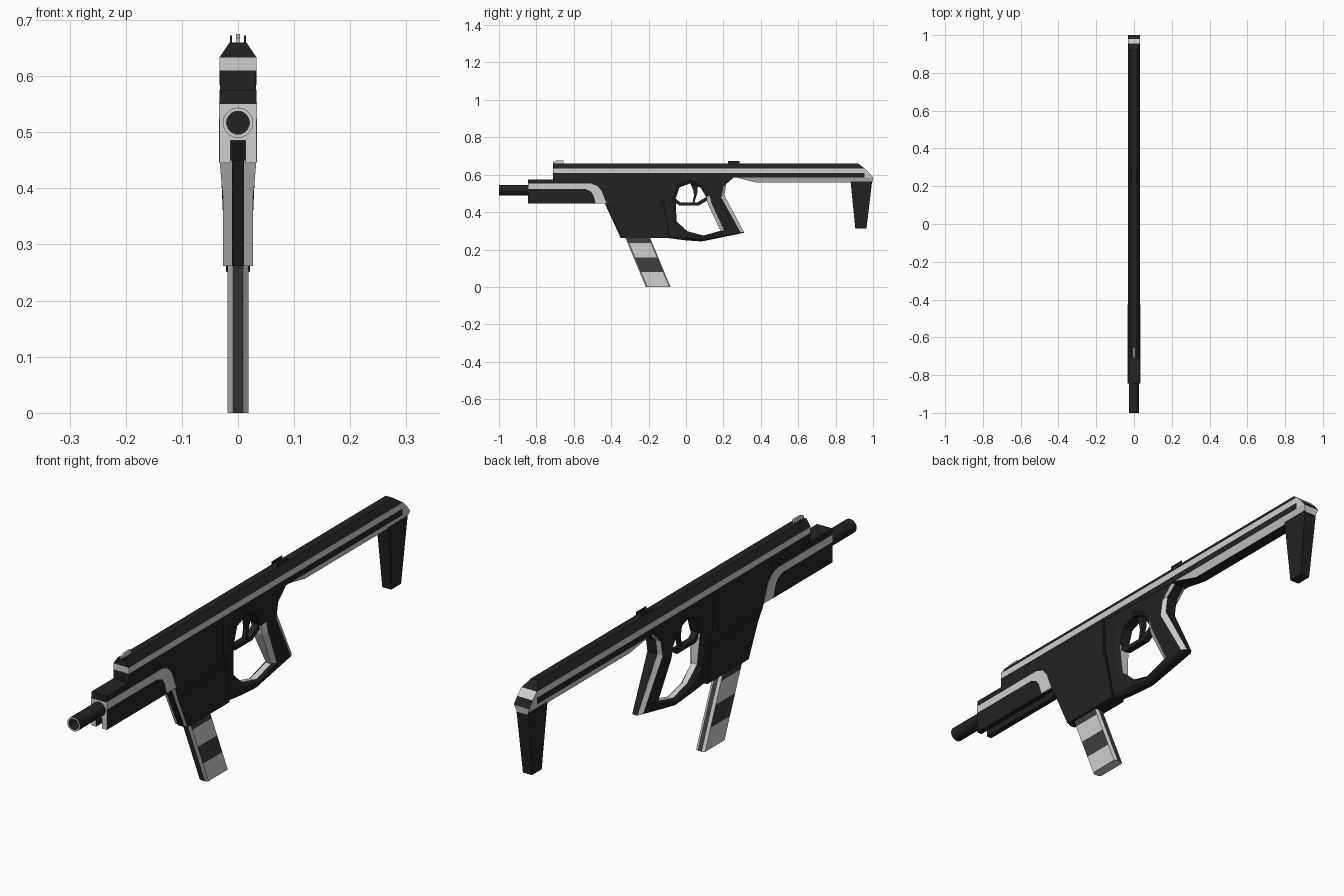
import bpy, bmesh, math
from mathutils import Vector

if "Cube" in bpy.data.objects:
    bpy.data.objects.remove(bpy.data.objects["Cube"])


def material(name, v):
    m = bpy.data.materials.new(name)
    m.use_nodes = True
    m.diffuse_color = (v, v, v, 1)
    m.node_tree.nodes["Principled BSDF"].inputs["Base Color"].default_value = (v, v, v, 1)
    return m


DARK, LIGHT, GREY = 0, 1, 2
MATS = [material("matte black", 0.016), material("light grey", 0.62), material("charcoal", 0.05)]


def finish(name, bm, rule=None):
    """Turn a bmesh into an object; rule(face) gives the material index."""
    bmesh.ops.recalc_face_normals(bm, faces=bm.faces)
    if rule:
        for f in bm.faces:
            f.material_index = rule(f)
    me = bpy.data.meshes.new(name)
    bm.to_mesh(me)
    bm.free()
    for m in MATS:
        me.materials.append(m)
    ob = bpy.data.objects.new(name, me)
    bpy.context.collection.objects.link(ob)
    return ob


def prism(points, offset):
    """Extrude a closed outline of 3D points along offset."""
    bm = bmesh.new()
    f = bm.faces.new([bm.verts.new(p) for p in points])
    ext = bmesh.ops.extrude_face_region(bm, geom=[f])
    bmesh.ops.translate(bm, vec=offset, verts=[v for v in ext["geom"] if isinstance(v, bmesh.types.BMVert)])
    return bm


def slab(name, yz, x0, x1, mat=DARK):
    bm = prism([(x0, y, z) for y, z in yz], (x1 - x0, 0, 0))
    return finish(name, bm, lambda f: mat)


def cut(bm, co, no):
    bmesh.ops.bisect_plane(bm, geom=bm.verts[:] + bm.edges[:] + bm.faces[:], plane_co=co, plane_no=no)


def rect(y0, y1, z0, z1):
    return [(y0, z0), (y1, z0), (y1, z1), (y0, z1)]


def half_width(z):
    """Half thickness of the frame, thinner towards the bottom."""
    if z >= 0.445:
        return 0.0325
    if z >= 0.385:
        return 0.027 + 0.0055 * (z - 0.385) / 0.06
    return 0.027


# Receiver: stacked levels of (z, half width, front y, rear y)
levels = [(0.66, 0.015, -0.711, 0.92), (0.633, 0.033, -0.711, 0.957), (0.61, 0.033, -0.711, 0.98),
          (0.585, 0.033, 0.27, 1.0), (0.558, 0.022, 0.376, 0.996)]
bm = bmesh.new()
rings = [[bm.verts.new(p) for p in ((-w, a, z), (w, a, z), (w, b, z), (-w, b, z))] for z, w, a, b in levels]
for r, s in zip(rings, rings[1:]):
    for i in range(4):
        j = (i + 1) % 4
        bm.faces.new((r[i], r[j], s[j], s[i]))
bm.faces.new(rings[0])
bm.faces.new(rings[-1])
cut(bm, (0, 0.955, 0), (0, 1, 0))


def receiver_colour(f):
    c, n = f.calc_center_median(), f.normal
    if abs(n.z) > 0.95 or c.z > 0.634:
        return DARK
    if c.z > 0.609 or (c.z < 0.584 and n.y > -0.5):
        return LIGHT
    return LIGHT if c.y > 0.955 and abs(n.x) > 0.5 else DARK


finish("receiver", bm, receiver_colour)

# Lower body, tapering downwards, with a light leading edge
body = [(-0.711, 0.61), (-0.711, 0.56), (-0.49, 0.56), (-0.43, 0.45), (-0.343, 0.262), (-0.09, 0.262),
        (-0.135, 0.468), (-0.135, 0.61)]
bm = prism([(-1, y, z) for y, z in body], (2, 0, 0))
for h in (0.445, 0.385):
    cut(bm, (0, 0, h), (0, 0, 1))
for v in bm.verts:
    v.co.x = math.copysign(half_width(v.co.z), v.co.x)
finish("lower_body", bm, lambda f: LIGHT if f.normal.y < -0.5 and f.calc_center_median().z < 0.45 else DARK)
slab("body_front_rail", [(-0.436, 0.45), (-0.349, 0.262), (-0.33, 0.262), (-0.41, 0.45)], -0.011, 0.011)

# Grip and guard frame: a closed ring with chamfered outer and inner edges
outer = [(0.02, 0.61), (0.28, 0.605), (0.215, 0.55), (0.205, 0.49), (0.312, 0.29),
         (0.083, 0.243), (-0.01, 0.25), (-0.1, 0.262), (-0.14, 0.468), (-0.14, 0.61)]
inner = [(0.02, 0.553), (0.077, 0.532), (0.11, 0.478), (0.118, 0.44), (0.185, 0.30),
         (0.094, 0.275), (0.008, 0.297), (-0.05, 0.35), (-0.056, 0.468), (-0.035, 0.532)]
bm = bmesh.new()
loops = []
for i, (o, n) in enumerate(zip(outer, inner)):
    o, n = Vector(o), Vector(n)
    d = (n - o).normalized() * min(0.02, (n - o).length * 0.3)
    w = half_width(o.y) if o.y > 0.4 else 0.024
    if 4 <= i <= 6:
        w = 0.022
    w -= 0.0005
    section = [(o, w - 0.011), (o + d, w), (n - d, w), (n, w - 0.011)]
    pts = [(x, p.x, p.y) for p, x in section] + [(-x, p.x, p.y) for p, x in reversed(section)]
    loops.append([bm.verts.new(p) for p in pts])
count = len(loops)
for i in range(count):
    a, b = loops[i], loops[(i + 1) % count]
    for k in range(8):
        m = (k + 1) % 8
        f = bm.faces.new((a[k], a[m], b[m], b[k]))
        rear_chamfer = k in (0, 6) and 1 <= i <= 3
        grip_chamfer = k in (2, 4) and 2 <= i <= 3
        inside = k == 3 and 2 <= i <= 7
        f.material_index = LIGHT if rear_chamfer or grip_chamfer or inside else DARK
finish("grip_frame", bm)

# Trigger and its guard bar
slab("trigger_guard", [(-0.06, 0.475), (-0.03, 0.452), (0.06, 0.452), (0.115, 0.485), (0.118, 0.465),
                       (0.07, 0.436), (-0.035, 0.436), (-0.06, 0.45)], -0.012, 0.012)
slab("trigger", [(0.02, 0.56), (0.065, 0.56), (0.06, 0.50), (0.045, 0.452), (0.035, 0.452), (0.043, 0.49),
                 (0.038, 0.52)], -0.008, 0.008)

# Barrel shroud with a slot along its underside
section = [(-0.033, 0.445), (-0.033, 0.575), (0.033, 0.575), (0.033, 0.445),
           (0.013, 0.445), (0.013, 0.485), (-0.013, 0.485), (-0.013, 0.445)]
bm = prism([(x, -0.845, z) for x, z in section], (0, 0.37, 0))
cut(bm, (0, 0, 0.55), (0, 0, 1))
finish("barrel_shroud", bm,
       lambda f: LIGHT if f.normal.y < -0.9 and f.calc_center_median().z < 0.55 else DARK)

# Rear corner of the shroud, and the stripe that curves down along it
stripe = [(-0.845, 0.553), (-0.51, 0.553), (-0.475, 0.54), (-0.452, 0.515), (-0.425, 0.447),
          (-0.482, 0.447), (-0.495, 0.49), (-0.51, 0.512), (-0.54, 0.524), (-0.845, 0.524)]
for side, s in (("left", 1), ("right", -1)):
    slab("shroud_corner_" + side, [(-0.49, 0.57), (-0.425, 0.57), (-0.425, 0.447), (-0.49, 0.447)],
         s * 0.013, s * 0.032)
    slab("shroud_stripe_" + side, stripe, s * 0.030, s * 0.0342, LIGHT)

# Barrel with a light muzzle rim and a hollow bore
bm = bmesh.new()
profile = [(0.027, -0.8), (0.027, -1.0), (0.0205, -1.0), (0.0205, -0.96)]
N = 20
rings = [[bm.verts.new((r * math.cos(2 * math.pi * i / N), y, 0.517 + r * math.sin(2 * math.pi * i / N)))
          for i in range(N)] for r, y in profile]
for r, s in zip(rings, rings[1:]):
    for i in range(N):
        j = (i + 1) % N
        bm.faces.new((r[i], r[j], s[j], s[i]))
bm.faces.new(rings[0])
bm.faces.new(rings[-1])
for f in bm.faces:
    f.smooth = len(f.verts) == 4
barrel = finish("barrel", bm, lambda f: LIGHT if f.calc_center_median().y < -0.99 else DARK)
bpy.context.view_layer.objects.active = barrel
barrel.select_set(True)
bpy.ops.object.shade_smooth_by_angle(angle=math.radians(35))
barrel.select_set(False)

# Slanted magazine: chamfered section, dark centre strips and side bands
section = [(-0.009, 0), (0.009, 0), (0.019, 0.008), (0.019, 0.126), (0.009, 0.132),
           (-0.009, 0.132), (-0.019, 0.126), (-0.019, 0.008)]
bands = [(0, LIGHT), (0.08, GREY), (0.157, LIGHT), (0.235, GREY), (0.285, GREY)]
bm = bmesh.new()
rings = [[bm.verts.new((x, y - 0.215 - 0.415 * z, z)) for x, y in section] for z, _ in bands]
for b, (r, s) in enumerate(zip(rings, rings[1:])):
    for i in range(8):
        j = (i + 1) % 8
        f = bm.faces.new((r[i], r[j], s[j], s[i]))
        f.material_index = GREY if i in (0, 4) else bands[b][1] if i in (2, 6) else LIGHT
bm.faces.new(rings[0]).material_index = LIGHT
bm.faces.new(rings[-1])
finish("magazine", bm)

# Shoulder rest, narrowing downwards
bm = prism([(-1, y, z) for y, z in [(0.88, 0.565), (0.995, 0.565), (0.965, 0.313), (0.905, 0.313)]], (2, 0, 0))
for v in bm.verts:
    v.co.x *= 0.026 if v.co.z > 0.5 else 0.019
finish("shoulder_rest", bm)

# Sights
slab("front_sight", [(-0.711, 0.655), (-0.655, 0.655), (-0.655, 0.675), (-0.695, 0.675), (-0.711, 0.668)],
     -0.004, 0.004, LIGHT)
for side, s in (("left", 1), ("right", -1)):
    slab("rear_sight_" + side, rect(0.225, 0.285, 0.655, 0.672), s * 0.011, s * 0.0145)
